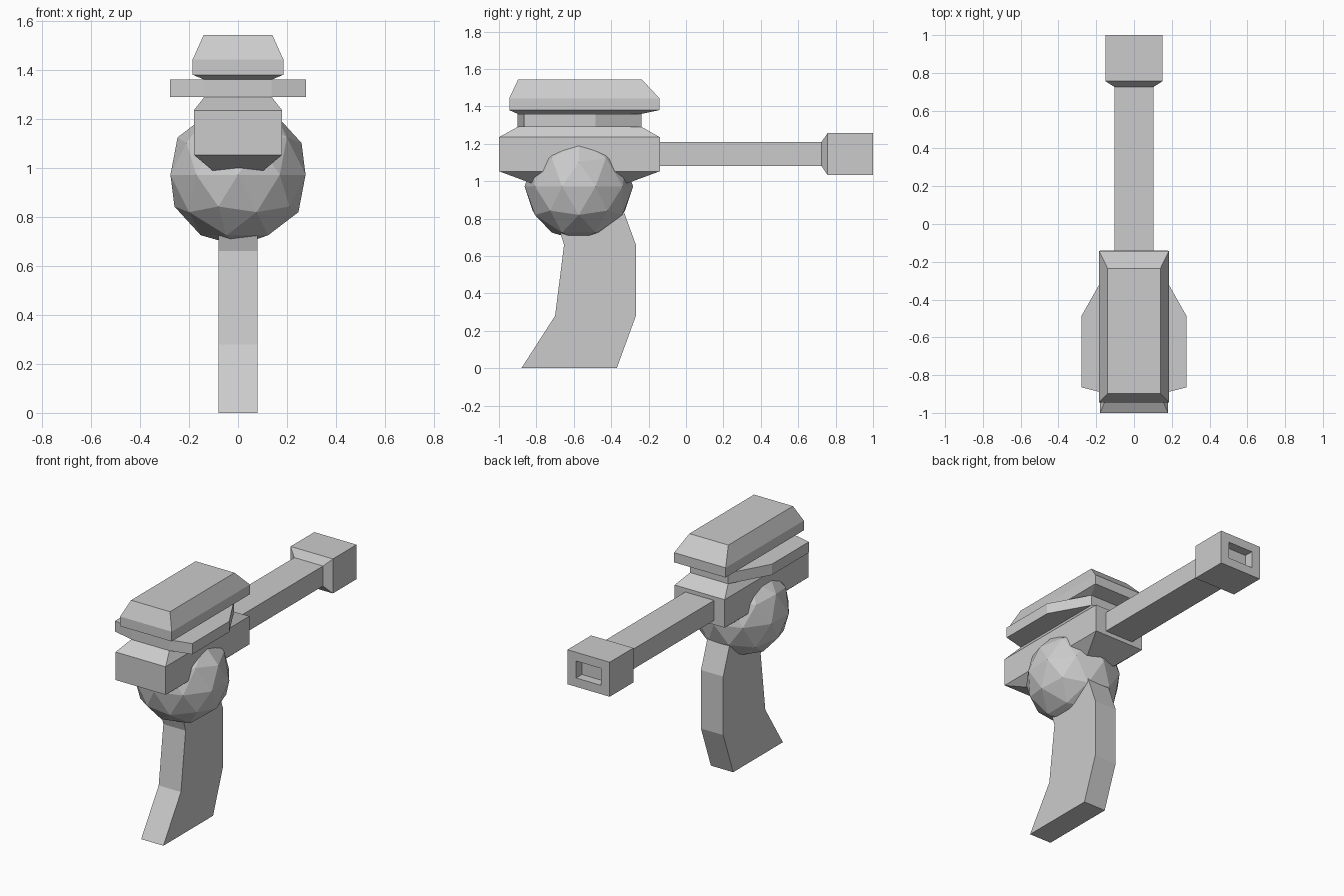
import bpy, bmesh
from mathutils import Vector

if "Cube" in bpy.data.objects:
    bpy.data.objects.remove(bpy.data.objects["Cube"])


def finish(name, bm):
    bmesh.ops.recalc_face_normals(bm, faces=bm.faces)
    me = bpy.data.meshes.new(name)
    bm.to_mesh(me)
    bm.free()
    ob = bpy.data.objects.new(name, me)
    bpy.context.collection.objects.link(ob)
    return ob


def loft(name, rings):
    """Skin a list of point rings and cap both ends."""
    bm = bmesh.new()
    loops = [[bm.verts.new(Vector(p)) for p in ring] for ring in rings]
    n = len(loops[0])
    for a, b in zip(loops, loops[1:]):
        for i in range(n):
            j = (i + 1) % n
            bm.faces.new((a[i], a[j], b[j], b[i]))
    bm.faces.new(loops[0])
    bm.faces.new(loops[-1])
    return finish(name, bm)


def flat_rect(hx, y0, y1, z):
    return [(-hx, y0, z), (hx, y0, z), (hx, y1, z), (-hx, y1, z)]


def upright_rect(hx, hz, y, zc=1.145):
    return [(-hx, y, zc - hz), (hx, y, zc - hz), (hx, y, zc + hz), (-hx, y, zc + hz)]


# Body with tapered underside and shoulders
loft("body", [flat_rect(0.105, -0.83, -0.31, 0.99),
              flat_rect(0.18, -1.0, -0.14, 1.053),
              flat_rect(0.18, -1.0, -0.14, 1.235),
              flat_rect(0.137, -0.90, -0.237, 1.29)])

# Neck slab with swept side fins
half = [(0.137, -0.90), (0.277, -0.865), (0.277, -0.485), (0.137, -0.237)]
outline = half + [(-x, y) for x, y in reversed(half)]
loft("side_fins", [[(x, y, z) for x, y in outline] for z in (1.29, 1.36)])

# Bevelled top cap
loft("top_cap", [flat_rect(0.137, -0.90, -0.237, 1.36),
                 flat_rect(0.185, -0.945, -0.142, 1.38),
                 flat_rect(0.185, -0.945, -0.142, 1.443),
                 flat_rect(0.14, -0.898, -0.235, 1.543)])

# Barrel and muzzle block with recessed opening
loft("barrel", [upright_rect(0.103, 0.065, -0.16),
                upright_rect(0.103, 0.065, 0.725),
                upright_rect(0.152, 0.112, 0.757),
                upright_rect(0.152, 0.112, 1.0),
                upright_rect(0.09, 0.055, 1.0),
                upright_rect(0.09, 0.055, 0.94)])

# Faceted ball chamber
bm = bmesh.new()
bmesh.ops.create_icosphere(bm, subdivisions=2, radius=0.29)
bmesh.ops.translate(bm, verts=bm.verts, vec=(0, -0.573, 0.972))
finish("ball_chamber", bm)

# Curved pistol grip
profile = [(-0.88, 0), (-0.37, 0), (-0.268, 0.28), (-0.268, 0.66),
           (-0.37, 0.94), (-0.74, 0.94), (-0.652, 0.66), (-0.70, 0.28)]
loft("grip", [[(x, y, z) for y, z in profile] for x in (-0.08, 0.08)])
